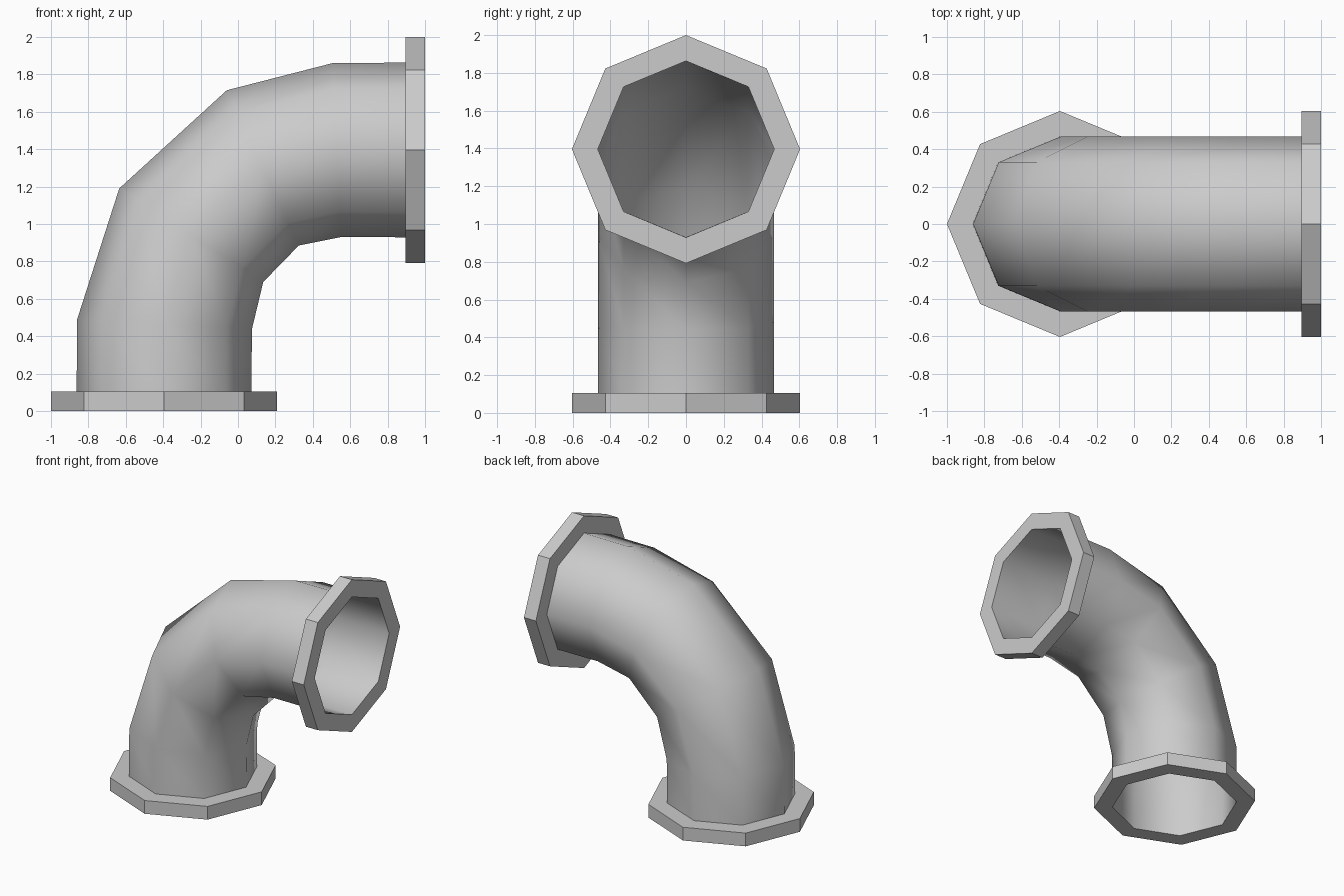
import bpy
from math import cos, sin, pi
from mathutils import Vector

cube = bpy.data.objects.get("Cube")
if cube:
    bpy.data.objects.remove(cube, do_unlink=True)

SIDES = 8
PIPE_R, FLANGE_R = 0.467, 0.604

grey = bpy.data.materials.new("pale grey")
grey.use_nodes = True
colour = (0.6, 0.6, 0.6, 1)
grey.diffuse_color = colour
grey.node_tree.nodes["Principled BSDF"].inputs["Base Color"].default_value = colour


def loft(name, rings, smooth):
    """Open tube through rings given as (outer point, inner point, half width) in the xz plane."""
    verts, faces = [], []
    for outer, inner, width in rings:
        o, i = Vector((outer[0], 0, outer[1])), Vector((inner[0], 0, inner[1]))
        centre, half = (o + i) / 2, (o - i) / 2
        for k in range(SIDES):
            a = 2 * pi * k / SIDES
            verts.append(centre + half * cos(a) + Vector((0, width * sin(a), 0)))
    for r in range(len(rings) - 1):
        for k in range(SIDES):
            a, b = r * SIDES + k, r * SIDES + (k + 1) % SIDES
            faces.append((a, a + SIDES, b + SIDES, b))
    mesh = bpy.data.meshes.new(name)
    mesh.from_pydata(verts, [], faces)
    mesh.materials.append(grey)
    mesh.polygons.foreach_set("use_smooth", [smooth] * len(faces))
    mesh.update()
    obj = bpy.data.objects.new(name, mesh)
    bpy.context.collection.objects.link(obj)
    return obj


def foot_ring(z, r):
    return (-0.396 - r, z), (-0.396 + r, z), r


def mouth_ring(x, r):
    return (x, 1.396 + r), (x, 1.396 - r), r


# Curved pipe: outside and inside of the bend
bend = [
    ((-0.86, 0.49), (0.075, 0.44)),
    ((-0.635, 1.19), (0.135, 0.69)),
    ((-0.06, 1.715), (0.325, 0.885)),
    ((0.505, 1.86), (0.55, 0.93)),
]
loft("elbow_pipe",
     [foot_ring(0, PIPE_R), foot_ring(0.105, PIPE_R)]
     + [(o, i, PIPE_R) for o, i in bend]
     + [mouth_ring(0.895, PIPE_R), mouth_ring(1, PIPE_R)], True)

# Flanges at both ends
for name, ring, start, end in (("bottom_flange", foot_ring, 0, 0.105),
                               ("side_flange", mouth_ring, 0.895, 1)):
    loft(name, [ring(start, PIPE_R), ring(start, FLANGE_R),
                ring(end, FLANGE_R), ring(end, PIPE_R)], False)
